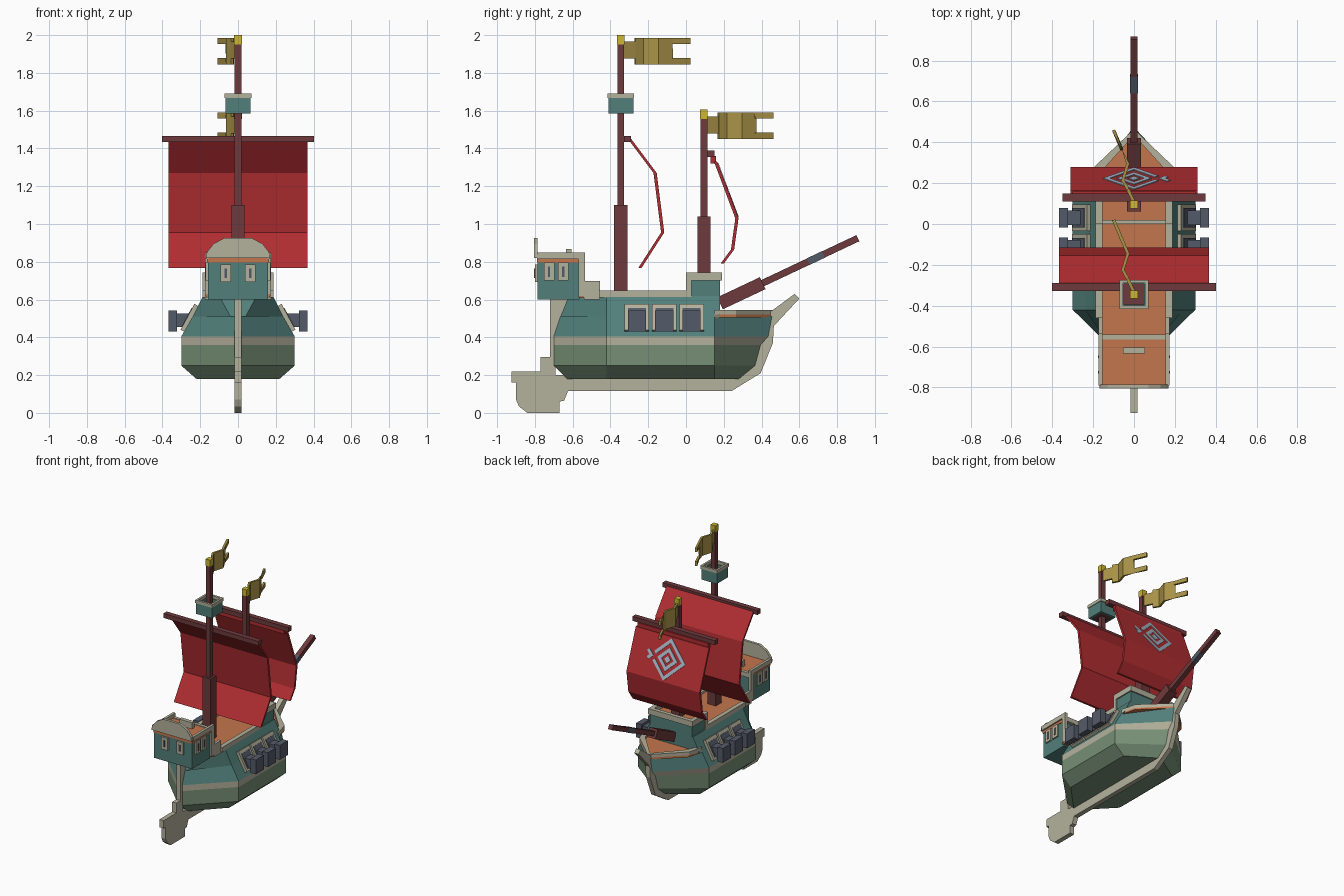
import bpy, bmesh
from math import radians, atan2, hypot
from mathutils import Matrix, Vector

old = bpy.data.objects.get("Cube")
if old:
    bpy.data.objects.remove(old)


def material(name, rgb):
    lin = [(c / 255 / 12.92 if c < 11 else ((c / 255 + 0.055) / 1.055) ** 2.4) for c in rgb] + [1]
    m = bpy.data.materials.new(name)
    m.use_nodes = True
    m.diffuse_color = lin
    m.node_tree.nodes["Principled BSDF"].inputs["Base Color"].default_value = lin
    return m


TEAL = material("teal paint", (82, 128, 123))
GREEN = material("sage green hull", (118, 143, 117))
CREAM = material("cream trim", (180, 177, 156))
ORANGE = material("orange deck", (196, 118, 78))
WOOD = material("dark red wood", (110, 58, 60))
RED = material("red sailcloth", (176, 45, 49))
GOLD = material("old gold cloth", (170, 147, 72))
YELLOW = material("yellow tip", (205, 183, 52))
SLATE = material("slate metal", (84, 91, 104))
PALE = material("pale blue paint", (165, 180, 196))


def finish(name, bm, *mats):
    bmesh.ops.recalc_face_normals(bm, faces=bm.faces)
    mesh = bpy.data.meshes.new(name)
    bm.to_mesh(mesh)
    bm.free()
    for m in mats:
        mesh.materials.append(m)
    ob = bpy.data.objects.new(name, mesh)
    bpy.context.collection.objects.link(ob)
    return ob


def block(name, centre, size, mat, rot=0, axis='X'):
    bm = bmesh.new()
    bmesh.ops.create_cube(bm, size=1)
    bm.transform(Matrix.Translation(centre) @ Matrix.Rotation(rot, 4, axis) @ Matrix.Diagonal((*size, 1)))
    return finish(name, bm, mat)


def box(name, x, y, z, mat):
    return block(name, [sum(r) / 2 for r in (x, y, z)], [r[1] - r[0] for r in (x, y, z)], mat)


def prism(name, pts, lo, hi, mat, axis=0):
    """Extrude a 2D outline along x (0), y (1) or z (2)."""
    bm = bmesh.new()

    def ring(d):
        return [bm.verts.new(Vector((*p[:axis], d, *p[axis:]))) for p in pts]
    a, b = ring(lo), ring(hi)
    bm.faces.new(a)
    bm.faces.new(b)
    for i in range(len(a)):
        j = (i + 1) % len(a)
        bm.faces.new((a[i], a[j], b[j], b[i]))
    return finish(name, bm, mat)


def loft(name, levels, mats, rule):
    """Join mirrored half outlines, each (z, [(x, y), ...])."""
    bm = bmesh.new()
    rings = [[bm.verts.new((x, y, z)) for x, y in half + [(-x, y) for x, y in reversed(half)]]
             for z, half in levels]
    bm.faces.new(rings[0])
    bm.faces.new(rings[-1])
    for a, b in zip(rings, rings[1:]):
        for i in range(len(a)):
            j = (i + 1) % len(a)
            bm.faces.new((a[i], a[j], b[j], b[i]))
    for f in bm.faces:
        f.material_index = rule(f.calc_center_median().z)
    return finish(name, bm, *mats)


def sides():
    return ((1, "left"), (-1, "right"))


def span(s, a, b):
    return tuple(sorted((s * a, s * b)))


# Hull: pointed at both ends, painted by height
KEEL = 0.018
AFT, FORE = -0.42, 0.15
loft("hull", [(z, [(KEEL, ys), (w, AFT), (w, FORE), (KEEL, yb)]) for z, w, ys, yb in (
    (0.18, 0.22, -0.63, 0.28), (0.25, 0.30, -0.70, 0.365), (0.36, 0.30, -0.70, 0.395),
    (0.405, 0.30, -0.70, 0.435), (0.51, 0.24, -0.665, 0.455))],
    (GREEN, CREAM, TEAL), lambda z: 0 if z < 0.36 else 1 if z < 0.405 else 2)
loft("upper_hull", [(0.51, [(0.04, -0.665), (0.24, AFT), (0.24, 0.18)]),
                    (0.62, [(0.10, -0.62), (0.185, AFT), (0.185, 0.18)])], (TEAL,), lambda z: 0)

# Keel, stem and rudder
prism("keel", [(-0.72, 0.115), (0.24, 0.115), (0.28, 0.2), (-0.72, 0.2)], -KEEL, KEEL, CREAM)
prism("stem", [(0.24, 0.115), (0.395, 0.21), (0.46, 0.37), (0.465, 0.46), (0.60, 0.605), (0.575, 0.63),
               (0.46, 0.545), (0.42, 0.52), (0.40, 0.40), (0.34, 0.24), (0.24, 0.19)], -KEEL, KEEL, CREAM)
prism("rudder", [(-0.925, 0.22), (-0.77, 0.22), (-0.77, 0.295), (-0.72, 0.295), (-0.72, 0.60), (-0.62, 0.60),
                 (-0.69, 0.42), (-0.69, 0.2), (-0.62, 0.2), (-0.625, 0.115), (-0.645, 0.065), (-0.67, 0.06),
                 (-0.67, 0), (-0.84, 0), (-0.885, 0.035), (-0.9, 0.07), (-0.9, 0.16), (-0.925, 0.16)],
      -KEEL, KEEL, CREAM)

# Decks
box("main_deck", (-0.17, 0.17), (-0.57, 0.01), (0.61, 0.63), ORANGE)
bow = [(0.24, 0.15), (0.21, 0.265), (0, 0.465)]
prism("bow_deck", bow + [(-0.21, 0.265), (-0.24, 0.15)], 0.505, 0.52, ORANGE, 2)
box("forecastle", (-0.178, 0.178), (0.005, 0.18), (0.60, 0.70), TEAL)
box("forecastle_deck", (-0.165, 0.165), (0.015, 0.17), (0.69, 0.708), ORANGE)

# Rails along both sides
for s, side in sides():
    for part, y, z in (("main_rail", (-0.46, 0.01), (0.61, 0.647)), ("step_rail", (-0.54, -0.455), (0.60, 0.697)),
                       ("cabin_post", (-0.57, -0.535), (0.62, 0.85)), ("poop_rail", (-0.79, -0.535), (0.815, 0.85)),
                       ("forecastle_rail", (0.0, 0.185), (0.70, 0.743)),
                       ("forecastle_post", (0.0, 0.03), (0.61, 0.743))):
        box(f"{side}_{part}", span(s, 0.155, 0.188 if y[0] > -0.5 else 0.175), y, z, CREAM)
    inner = [(x * 0.86, y - 0.03) for x, y in reversed(bow[1:])] + [(0.21, 0.15)]
    prism(f"{side}_bow_rail", [(s * x, y) for x, y in bow + inner], 0.515, 0.545, CREAM, 2)
box("forecastle_front_rail", (-0.188, 0.188), (0.16, 0.19), (0.70, 0.743), CREAM)
box("forecastle_back_rail", (-0.188, 0.188), (0.0, 0.02), (0.69, 0.72), CREAM)

# Stern cabin
box("cabin", (-0.16, 0.16), (-0.785, -0.565), (0.60, 0.80), TEAL)
box("cabin_deck", (-0.164, 0.164), (-0.79, -0.55), (0.795, 0.82), ORANGE)
box("cabin_beam", (-0.16, 0.16), (-0.565, -0.54), (0.79, 0.825), CREAM)
box("cabin_bench", (-0.055, 0.055), (-0.635, -0.605), (0.815, 0.868), CREAM)
prism("stern_crest", [(-0.17, 0.82), (0.17, 0.82), (0.165, 0.85), (0.13, 0.895), (0.07, 0.927),
                      (-0.07, 0.927), (-0.13, 0.895), (-0.165, 0.85)], -0.805, -0.785, CREAM, 1)
for s, side in sides():
    x = s * 0.065
    box(f"{side}_stern_window", (x - 0.028, x + 0.028), (-0.8, -0.78), (0.692, 0.785), CREAM)
    box(f"{side}_stern_window_slot", (x - 0.006, x + 0.006), (-0.804, -0.79), (0.715, 0.765), SLATE)
    for n, y in (("aft", -0.725), ("fore", -0.65)):
        box(f"{side}_{n}_window", span(s, 0.15, 0.172), (y - 0.028, y + 0.028), (0.7, 0.795), CREAM)
        box(f"{side}_{n}_window_slot", span(s, 0.16, 0.176), (y - 0.006, y + 0.006), (0.72, 0.775), SLATE)

# Gun ports and cannons, three on each side
LEAN = atan2(0.115, 0.215)
for s, side in sides():
    for i, y in enumerate((-0.26, -0.115, 0.03), 1):
        block(f"{side}_port_frame_{i}", (s * 0.252, y, 0.5), (0.035, 0.13, 0.155), CREAM, -s * LEAN, 'Y')
        block(f"{side}_port_{i}", (s * 0.257, y, 0.497), (0.036, 0.095, 0.115), SLATE, -s * LEAN, 'Y')
        box(f"{side}_barrel_{i}", span(s, 0.2, 0.34), (y - 0.036, y + 0.036), (0.455, 0.525), SLATE)
        box(f"{side}_muzzle_{i}", span(s, 0.322, 0.367), (y - 0.048, y + 0.048), (0.432, 0.542), SLATE)

# Masts with tips, yards and flags
FLAG_PATH = [(0, 0.01), (-0.03, 0.075), (-0.055, 0.12), (-0.03, 0.2), (-0.06, 0.27), (-0.1, 0.365)]
NARROW, FULL = [(-0.125, -0.035)], [(-0.155, -0.015)]
TAILS = [(-0.155, -0.12), (-0.047, -0.015)]


def mast(name, y, z0, z_thick, top, yard_z, yard_half):
    box(f"{name}_mast", (-0.018, 0.018), (y - 0.018, y + 0.018), (z0, top - 0.05), WOOD)
    box(f"{name}_mast_foot", (-0.035, 0.035), (y - 0.035, y + 0.035), (z0, z_thick), WOOD)
    box(f"{name}_mast_tip", (-0.02, 0.02), (y - 0.02, y + 0.02), (top - 0.05, top), YELLOW)
    box(f"{name}_yard", (-yard_half, yard_half), (y + 0.016, y + 0.055), (yard_z - 0.017, yard_z + 0.017), WOOD)
    bm = bmesh.new()
    for p, q, bands in zip(FLAG_PATH, FLAG_PATH[1:], (NARROW, FULL, FULL, FULL, TAILS)):
        for lo, hi in bands:
            bm.faces.new([bm.verts.new((c[0], y + c[1], top + h))
                          for c, h in ((p, lo), (q, lo), (q, hi), (p, hi))])
    bmesh.ops.remove_doubles(bm, verts=bm.verts, dist=0.0001)
    mod = finish(f"{name}_flag", bm, GOLD).modifiers.new("thickness", 'SOLIDIFY')
    mod.thickness, mod.offset = 0.016, 0


mast("main", -0.345, 0.62, 1.10, 2.0, 1.45, 0.402)
mast("fore", 0.095, 0.70, 1.04, 1.605, 1.373, 0.35)


# Billowing sails
def sail(name, profile, half):
    prism(name, profile + [(y - 0.017, z) for y, z in reversed(profile)], -half, half, RED)


FORE_SAIL = [(0.165, 1.33), (0.278, 1.03), (0.255, 0.865), (0.2, 0.79)]
sail("main_sail", [(-0.29, 1.45), (-0.155, 1.27), (-0.115, 0.955), (-0.235, 0.768)], 0.368)
sail("fore_sail", FORE_SAIL, 0.31)
box("fore_sail_tie", (-0.3, 0.3), (0.13, 0.16), (1.32, 1.36), RED)

# Painted diamond fret on the upper panel of the fore sail
(ya, za), (yb, zb) = FORE_SAIL[:2]
tilt = atan2(yb - ya, za - zb)
panel = Matrix.Translation((0, (ya + yb) / 2, (za + zb) / 2)) @ Matrix.Rotation(tilt, 4, 'X')
bm = bmesh.new()
U = 0.024
# Each bar: centre and size in grid units on the turned square
for a, b, w, h in ((-4, 0, 1, 9), (0, -4, 9, 1), (4, -1, 1, 7), (-1, 4, 7, 1), (-2, 0, 1, 5), (0, 2, 5, 1),
                   (2, 0.5, 1, 4), (0.5, -2, 4, 1), (0, 0, 1.6, 1.6), (4.5, 4, 2, 1), (4, 5, 1, 2)):
    bar = (panel @ Matrix.Rotation(radians(45), 4, 'Y')
           @ Matrix.Translation((a * U, 0, b * U)) @ Matrix.Diagonal((w * U, 0.008, h * U, 1)))
    bmesh.ops.create_cube(bm, size=1, matrix=bar)
finish("sail_fret", bm, PALE)

# Crow's nest: open basket
NY = -0.345
box("nest_floor", (-0.065, 0.065), (NY - 0.065, NY + 0.065), (1.587, 1.61), WOOD)
for part, h, z, mat in (("nest_wall", 0.066, (1.585, 1.67), TEAL), ("nest_rim", 0.071, (1.668, 1.692), CREAM)):
    t = h - 0.016
    for s, side in sides():
        box(f"{side}_{part}", span(s, t, h), (NY - h, NY + h), z, mat)
    for n, y in (("aft", (NY - h, NY - t)), ("fore", (NY + t, NY + h))):
        box(f"{n}_{part}", (-h, h), y, z, mat)

# Bowsprit: thick socket, thin pole and metal band
P, Q = Vector((0, 0.18, 0.58)), Vector((0, 0.91, 0.925))
RISE = atan2(Q.z - P.z, Q.y - P.y)
LENGTH = hypot(Q.z - P.z, Q.y - P.y)
for part, a, b, w, mat in (("bowsprit_socket", 0, 0.31, 0.07, WOOD), ("bowsprit_pole", 0.2, 1, 0.036, WOOD),
                           ("bowsprit_band", 0.64, 0.75, 0.038, SLATE)):
    block(part, P.lerp(Q, (a + b) / 2), (w, (b - a) * LENGTH, w), mat, RISE)
